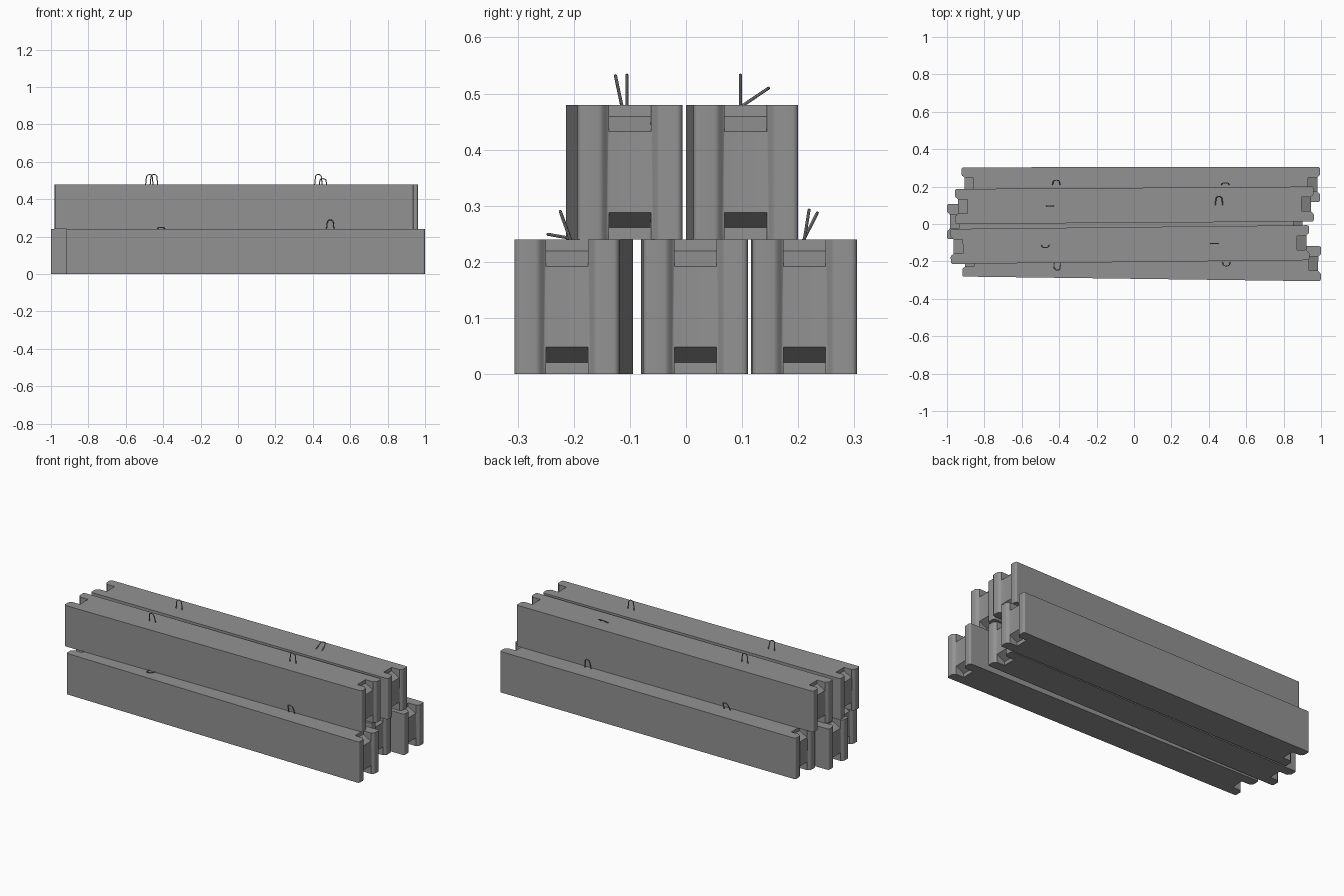
import bpy, bmesh, math
from mathutils import Matrix, Vector

if "Cube" in bpy.data.objects:
    bpy.data.objects.remove(bpy.data.objects["Cube"])

L, W, H = 0.9585, 0.0935, 0.24      # half length, half width, height
SLOT = 0.0375                       # half width of the end slot
scene = bpy.context.scene


def link(name, mesh):
    ob = bpy.data.objects.new(name, mesh)
    scene.collection.objects.link(ob)
    return ob


def prism(bm, points, vec):
    """Extrude a flat outline along vec into a closed solid."""
    face = bm.faces.new([bm.verts.new(p) for p in points])
    ext = bmesh.ops.extrude_face_region(bm, geom=[face])
    bmesh.ops.translate(bm, vec=vec, verts=[v for v in ext["geom"] if isinstance(v, bmesh.types.BMVert)])


def to_mesh(bm, name):
    bmesh.ops.recalc_face_normals(bm, faces=bm.faces)
    me = bpy.data.meshes.new(name)
    bm.to_mesh(me)
    bm.free()
    return me


def arc(cx, cy, r, a0, a1, n=4):
    return [(cx + r * math.cos(math.radians(a0 + (a1 - a0) * i / n)),
             cy + r * math.sin(math.radians(a0 + (a1 - a0) * i / n))) for i in range(n + 1)]


def evaluated_mesh(ob):
    dg = bpy.context.evaluated_depsgraph_get()
    me = bpy.data.meshes.new_from_object(ob.evaluated_get(dg))
    bpy.data.objects.remove(ob)
    return me


# dark concrete grey
grey = bpy.data.materials.new("dark_grey")
grey.diffuse_color = (0.29, 0.29, 0.29, 1)
grey.use_nodes = True
grey.node_tree.nodes["Principled BSDF"].inputs["Base Color"].default_value = grey.diffuse_color

# beam plan: rounded flange tips either side of a slightly recessed tongue
r = 0.01
quarter = [(L - 0.015, SLOT), (L - 0.012, SLOT + 0.005), (L - 0.004, SLOT + 0.010),
           (L, SLOT + 0.018)] + arc(L - r, W - r, r, 0, 90)
plan = quarter + [(-x, y) for x, y in reversed(quarter)]
plan += [(-x, -y) for x, y in plan]
bm = bmesh.new()
prism(bm, [(x, y, 0) for x, y in plan], (0, 0, H))
beam = link("beam_base", to_mesh(bm, "beam_base"))

# wedge notches at top and bottom of each tongue
bm = bmesh.new()
for sx in (1, -1):
    for flip in (False, True):
        prof = [(L + 0.02, -0.02), (L - 0.065, -0.02), (L - 0.065, 0.021), (L - 0.015, 0.048), (L + 0.02, 0.067)]
        prism(bm, [(sx * x, -SLOT, H - z if flip else z) for x, z in prof], (0, 2 * SLOT, 0))
cutter = link("notch_cutter", to_mesh(bm, "notch_cutter"))
cutter.hide_render = True
mod = beam.modifiers.new("notches", "BOOLEAN")
mod.operation, mod.solver, mod.object = "DIFFERENCE", "EXACT", cutter
beam_mesh = evaluated_mesh(beam)
bpy.data.objects.remove(cutter)

# wire lifting loop: an upside-down U swept with a round section
path = [(0.021, -0.012)] + arc(0, 0.037, 0.016, 0, 180, 10) + [(-0.021, -0.012)]
cu = bpy.data.curves.new("lifting_loop", "CURVE")
cu.dimensions = "3D"
cu.bevel_depth, cu.bevel_resolution, cu.use_fill_caps = 0.0027, 2, True
sp = cu.splines.new("POLY")
sp.points.add(len(path) - 1)
for p, (x, z) in zip(sp.points, path):
    p.co = (x, 0, z, 1)
loop_mesh = evaluated_mesh(link("loop_curve", cu))

for me in (beam_mesh, loop_mesh):
    me.materials.clear()
    me.materials.append(grey)

# stack: name, centre, turn, loop tilts (left, right; positive leans to -y)
stack = [
    ("lower_front_beam", (0.0415, -0.2, 0), -0.0131, (80, 20)),
    ("lower_middle_beam", (-0.0415, 0.015, 0), 0.002, ()),
    ("lower_back_beam", (0.0365, 0.2105, 0), 0.001, (-27, -9)),
    ("upper_front_beam", (-0.022, -0.11, H), 0.0105, (12, 0)),
    ("upper_back_beam", (0.0025, 0.1, H), 0.0068, (0, -56)),
]
smooth = []
for name, pos, turn, tilts in stack:
    place = Matrix.Translation(Vector(pos)) @ Matrix.Rotation(turn, 4, "Z")
    ob = link(name, beam_mesh.copy())
    ob.matrix_world = place
    smooth.append(ob)
    for side, tilt in zip((-1, 1), tilts):
        lp = link(f"{name}_{'left' if side < 0 else 'right'}_loop", loop_mesh.copy())
        lp.matrix_world = (place @ Matrix.Translation((side * 0.452, 0, H))
                           @ Matrix.Rotation(math.radians(tilt), 4, "X"))
        smooth.append(lp)

# smooth the rounded corners and wires, keep edges sharp and big faces flat
bpy.ops.object.select_all(action="DESELECT")
for ob in smooth:
    ob.select_set(True)
bpy.context.view_layer.objects.active = smooth[0]
bpy.ops.object.shade_smooth_by_angle(angle=math.radians(40))
for ob in smooth:
    if ob.name.endswith("beam"):
        wn = ob.modifiers.new("flat_faces", "WEIGHTED_NORMAL")
        wn.keep_sharp = True
